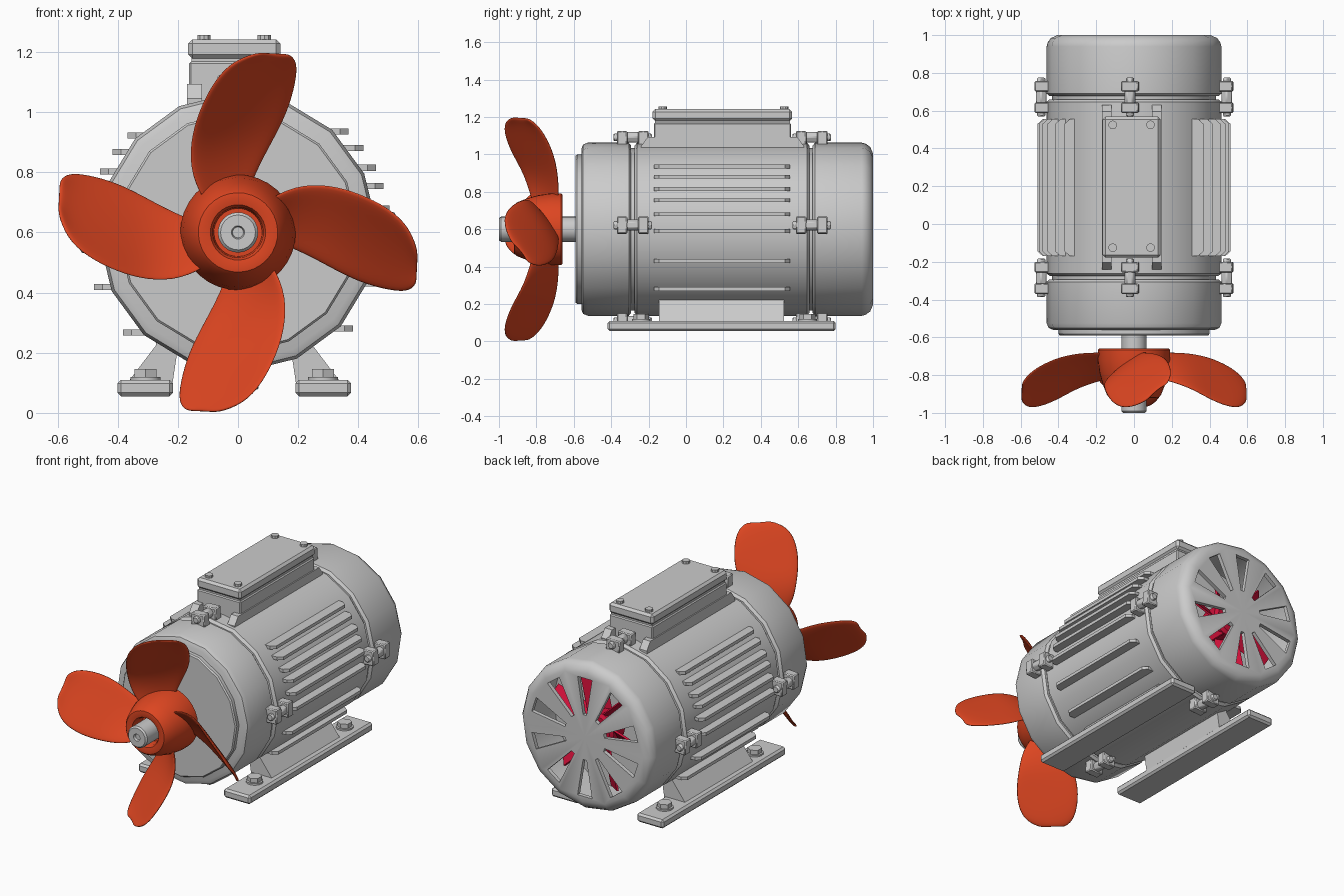
import bpy, bmesh
from math import pi, cos, sin, sqrt, radians
from mathutils import Matrix, Vector

if "Cube" in bpy.data.objects:
    bpy.data.objects.remove(bpy.data.objects["Cube"])

AXIS_Z, TILT = 0.6, radians(2.5)


def material(name, rgb):
    m = bpy.data.materials.new(name)
    m.diffuse_color = (*rgb, 1)
    m.use_nodes = True
    m.node_tree.nodes["Principled BSDF"].inputs["Base Color"].default_value = m.diffuse_color
    return m


ORANGE = material("orange_paint", (0.72, 0.06, 0.015))
CRIMSON = material("crimson_plastic", (0.62, 0.005, 0.04))


def about_axis(t):
    """Local x = radial, y = along the motor, z = tangential."""
    return Matrix.Translation((0, 0, AXIS_Z)) @ Matrix.Rotation(-t, 4, 'Y')


def finish(name, bm, mat=None, bevel=0, smooth=True):
    bmesh.ops.remove_doubles(bm, verts=bm.verts, dist=1e-5)
    bmesh.ops.recalc_face_normals(bm, faces=bm.faces)
    me = bpy.data.meshes.new(name)
    bm.to_mesh(me)
    bm.free()
    ob = bpy.data.objects.new(name, me)
    bpy.context.collection.objects.link(ob)
    if mat:
        me.materials.append(mat)
    if bevel:
        b = ob.modifiers.new("bevel", 'BEVEL')
        b.width, b.segments, b.limit_method = bevel, 1, 'ANGLE'
    if smooth:
        smooth_by_angle(ob)
    return ob


def smooth_by_angle(ob):
    bpy.ops.object.select_all(action='DESELECT')
    ob.select_set(True)
    bpy.context.view_layer.objects.active = ob
    bpy.ops.object.shade_smooth_by_angle(angle=radians(32))


def lathe(name, profile, n, mat=None, turn=TILT):
    """Revolve (radius, y) points about the motor axis."""
    bm = bmesh.new()
    rings = []
    for i in range(n):
        a = turn + 2 * pi * i / n
        rings.append([bm.verts.new((r * cos(a), y, AXIS_Z + r * sin(a))) for r, y in profile])
    for i in range(n):
        p, q = rings[i], rings[(i + 1) % n]
        for k in range(len(profile) - 1):
            bm.faces.new((p[k], p[k + 1], q[k + 1], q[k]))
    return finish(name, bm, mat)


def add_box(bm, lo, hi, m=Matrix()):
    lo, hi = Vector(lo), Vector(hi)
    s = Matrix.Diagonal((*(hi - lo), 1))
    bmesh.ops.create_cube(bm, size=1, matrix=m @ Matrix.Translation((lo + hi) / 2) @ s)


def box(name, lo, hi, bevel=0):
    bm = bmesh.new()
    add_box(bm, lo, hi)
    return finish(name, bm, bevel=bevel, smooth=False)


def add_rod(bm, r, depth, n, m):
    bmesh.ops.create_cone(bm, cap_ends=True, segments=n, radius1=r, radius2=r, depth=depth, matrix=m)


def add_prism(bm, pts, vec):
    """Extrude a 3D polygon along a vector."""
    f = bm.faces.new([bm.verts.new(p) for p in pts])
    g = bmesh.ops.extrude_face_region(bm, geom=[f])['geom']
    bmesh.ops.translate(bm, vec=vec, verts=[v for v in g if isinstance(v, bmesh.types.BMVert)])


# Motor casing
N = 16
lathe("main_casing", [(0, -.275), (.447, -.275), (.463, -.262), (.463, .647), (.447, .66), (0, .66)], N)
lathe("seam_core", [(0, -.31), (.435, -.31), (.435, .69), (0, .69)], N)
lathe("front_cover", [(0, -.293), (.447, -.293), (.463, -.306), (.463, -.525), (.453, -.55),
                      (.43, -.56), (0, -.56)], N)
lathe("front_disc", [(0, -.55), (.40, -.55), (.40, -.582), (.393, -.59), (0, -.59)], N)
rear = lathe("rear_cover", [(0, 1), (.405, 1), (.44, .985), (.458, .96), (.463, .94), (.463, .69),
                            (.447, .677), (.437, .677), (.437, .94), (.41, .975), (0, .975)], N)

# Ten wedge vents cut through the rear cover
bm = bmesh.new()
for i in range(10):
    m = about_axis(pi / 2 + i * pi / 5)
    add_prism(bm, [m @ Vector(p) for p in ((.14, .96, -.012), (.37, .96, -.05), (.37, .96, .05),
                                           (.14, .96, .012))], (0, .08, 0))
cutter = finish("vent_cutter", bm, smooth=False)
cutter.hide_render = True
cut = rear.modifiers.new("vents", 'BOOLEAN')
cut.operation, cut.object, cut.solver = 'DIFFERENCE', cutter, 'EXACT'
bpy.context.view_layer.objects.active = rear
bpy.ops.object.modifier_apply(modifier="vents")
bpy.data.objects.remove(cutter)
smooth_by_angle(rear)

# Cooling fan behind the vents
lathe("fan_hub", [(0, .76), (.11, .76), (.11, .87), (.09, .885), (0, .885)], 20, CRIMSON)
lathe("rear_shaft", [(0, .65), (.05, .65), (.05, .92), (0, .92)], 20)
bm = bmesh.new()
for i in range(6):
    m = about_axis(i * pi / 3 + .3) @ Matrix.Translation((0, .82, 0)) @ Matrix.Rotation(radians(40), 4, 'X')
    add_box(bm, (.09, -.006, -.07), (.37, .006, .07), m)
finish("fan_blades", bm, CRIMSON, smooth=False)

# Shaft with centre hole
lathe("shaft", [(0, -.54), (.067, -.54), (.067, -.99), (.058, -1), (.022, -1), (.018, -.985), (0, -.985)], 24)

# Propeller hub and blades
lathe("propeller_hub", [(.06, -.66), (.185, -.66), (.192, -.668), (.192, -.72), (.182, -.79), (.165, -.85),
                        (.143, -.905), (.132, -.918), (.115, -.92), (.092, -.915), (.084, -.9),
                        (.08, -.84), (.06, -.84)], 32, ORANGE)
LOW = [(.09, -.02, -.685), (.2, -.06, -.68), (.3, -.115, -.685), (.4, -.168, -.705), (.5, -.195, -.75),
       (.565, -.2, -.80), (.592, -.175, -.85)]
HIGH = [(.08, .10, -.80), (.19, .16, -.835), (.3, .162, -.87), (.4, .135, -.93), (.5, .085, -.972),
        (.57, .02, -.975), (.598, -.07, -.935)]
for i in range(4):
    m = about_axis(i * pi / 2)
    bm = bmesh.new()
    rows = []
    for a, b in zip(LOW, HIGH):
        a, b = Vector((a[0], a[2], a[1])), Vector((b[0], b[2], b[1]))
        row = []
        for k in range(5):
            t = k / 4
            p = a.lerp(b, t)
            p.y += .05 * t * (1 - t)
            row.append(bm.verts.new(m @ p))
        rows.append(row)
    for p, q in zip(rows, rows[1:]):
        for k in range(4):
            bm.faces.new((p[k], p[k + 1], q[k + 1], q[k]))
    blade = finish(f"propeller_blade_{i + 1}", bm, ORANGE)
    s = blade.modifiers.new("thickness", 'SOLIDIFY')
    s.thickness, s.offset = .016, 0
    blade.modifiers.new("round", 'SUBSURF').levels = 2
    blade.modifiers["round"].render_levels = 2

# Seam clamps: two lugs and a through bolt, four per seam
for tag, y in (("front", -.285), ("rear", .672)):
    for i in range(4):
        m = about_axis(TILT + i * pi / 2)
        bm = bmesh.new()
        for side in (-1, 1):
            c = y + side * .057
            add_box(bm, (.44, c - .028, -.046), (.525, c + .028, .046), m)
        add_rod(bm, .022, .205, 12, m @ Matrix.Translation((.492, y, 0)) @ Matrix.Rotation(pi / 2, 4, 'X'))
        add_rod(bm, .032, .08, 6, m @ Matrix.Translation((.492, y, 0)) @ Matrix.Rotation(pi / 2, 4, 'X'))
        finish(f"{tag}_clamp_{i + 1}", bm, bevel=.006)

# Side cooling fins
for tag, s, dz in (("right", 1, 0), ("left", -1, -.012)):
    bm = bmesh.new()
    for z in (.935, .88, .815, .755, .68, .59, .43, .28):
        x = sqrt(.463 ** 2 - (z - AXIS_Z) ** 2)
        a, b, z0 = s * (x - .05), s * (x + .048), z + dz - .01
        c = s * (x + .02)
        add_prism(bm, [(a, -.17, z0), (c, -.17, z0), (b, -.145, z0), (b, .53, z0), (c, .555, z0), (a, .555, z0)],
                  (0, 0, .02))
    finish(f"{tag}_fins", bm, smooth=False)

# Terminal box on rails
CX = -.0125
for tag, x in (("left", -.145), ("right", .12)):
    bm = bmesh.new()
    add_prism(bm, [(x - .025, y, z) for y, z in ((-.24, .95), (-.24, 1.045), (-.205, 1.093), (.595, 1.093),
                                                (.63, 1.045), (.63, .95))], (.05, 0, 0))
    finish(f"{tag}_box_rail", bm, smooth=False)
box("terminal_box", (CX - .15, -.172, 1.0), (CX + .15, .562, 1.168), .006)
box("terminal_box_gasket", (CX - .142, -.165, 1.16), (CX + .142, .555, 1.185))
box("terminal_box_lid", (CX - .153, -.178, 1.177), (CX + .153, .568, 1.242), .014)
bm = bmesh.new()
for x in (-.1, .1):
    for y in (-.125, .525):
        add_rod(bm, .023, .03, 10, Matrix.Translation((CX + x, y, 1.242)))
finish("lid_screws", bm)

# Feet: base plate, sloped bracket and hex bolts on both sides
for tag, s in (("left", -1), ("right", 1)):
    x = sorted((CX + s * .203, CX + s * .388))
    box(f"{tag}_foot_plate", (x[0], -.42, .055), (x[1], .8, .11), .012)
    bm = bmesh.new()
    add_prism(bm, [(CX + s * px, -.145, z) for px, z in ((.205, .1), (.355, .1), (.26, .225), (.26, .29),
                                                        (.17, .29), (.19, .2))], (0, .67, 0))
    finish(f"{tag}_foot_bracket", bm, smooth=False)
    bm = bmesh.new()
    for y in (-.24, .65):
        add_rod(bm, .05, .012, 16, Matrix.Translation((CX + s * .295, y, .114)))
        add_rod(bm, .042, .04, 6, Matrix.Translation((CX + s * .295, y, .126)))
    finish(f"{tag}_foot_bolts", bm)
